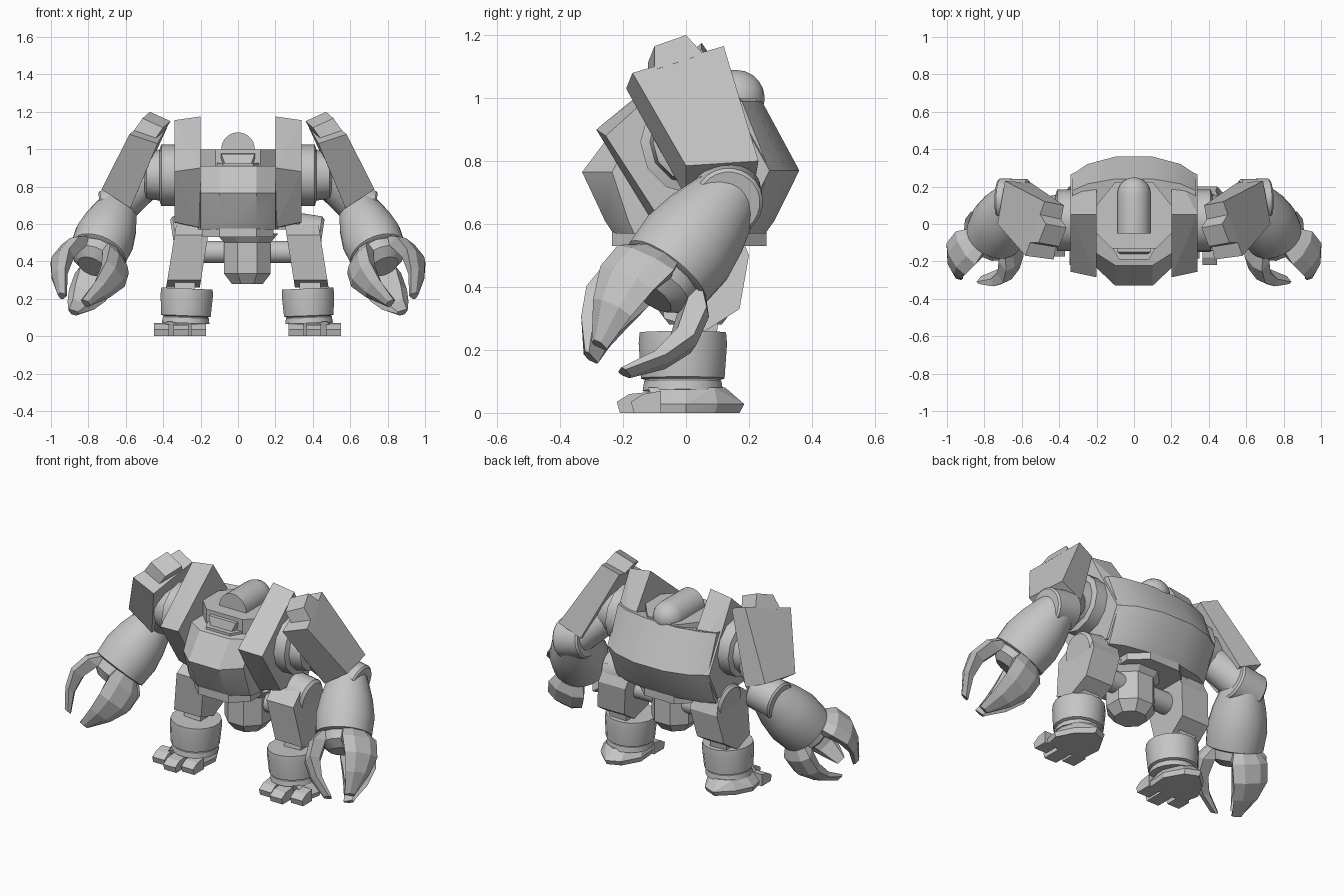
import bpy, bmesh, math
from mathutils import Vector, Matrix

cube = bpy.data.objects.get("Cube")
if cube:
    bpy.data.objects.remove(cube)

GREY = (0.56, 0.56, 0.56, 1)
mat = bpy.data.materials.new("light grey")
mat.use_nodes = True
mat.diffuse_color = GREY
mat.node_tree.nodes["Principled BSDF"].inputs["Base Color"].default_value = GREY
HIP_X = 0.05  # the lower body stands slightly to one side


def finish(name, bm, mirror=False, cx=0.0, smooth=False):
    bmesh.ops.recalc_face_normals(bm, faces=bm.faces[:])
    me = bpy.data.meshes.new(name)
    bm.to_mesh(me)
    bm.free()
    me.materials.append(mat)
    ob = bpy.data.objects.new(name, me)
    bpy.context.collection.objects.link(ob)
    ob.location.x = cx
    if smooth:
        bpy.ops.object.select_all(action='DESELECT')
        ob.select_set(True)
        bpy.context.view_layer.objects.active = ob
        bpy.ops.object.shade_smooth_by_angle(angle=math.radians(32))
    if mirror:
        ob.modifiers.new("Mirror", 'MIRROR')
    return ob


def hull(name, pts, **kw):
    bm = bmesh.new()
    verts = [bm.verts.new(p) for p in pts]
    res = bmesh.ops.convex_hull(bm, input=verts)
    junk = {v for v in res["geom_interior"] + res["geom_unused"]
            if isinstance(v, bmesh.types.BMVert) and v.is_valid}
    bmesh.ops.delete(bm, geom=list(junk), context='VERTS')
    bmesh.ops.dissolve_limit(bm, angle_limit=0.03, verts=bm.verts[:], edges=bm.edges[:])
    return finish(name, bm, **kw)


def loft(name, rings, **kw):
    bm = bmesh.new()
    loops = [[bm.verts.new(p) for p in ring] for ring in rings]
    n = len(loops[0])
    for a, b in zip(loops, loops[1:]):
        for i in range(n):
            j = (i + 1) % n
            bm.faces.new((a[i], a[j], b[j], b[i]))
    bm.faces.new(loops[0])
    bm.faces.new(loops[-1])
    return finish(name, bm, **kw)


def lathe(name, origin, axis, profile, sides=24, smooth=True, **kw):
    """Turn (distance, radius) pairs around an axis."""
    o, d = Vector(origin), Vector(axis).normalized()
    u = d.orthogonal().normalized()
    w = d.cross(u)
    ang = [2 * math.pi * (i + 0.5) / sides for i in range(sides)]
    rings = [[o + d * t + (u * math.cos(a) + w * math.sin(a)) * r for a in ang]
             for t, r in profile]
    return loft(name, rings, smooth=smooth, **kw)


def box_pts(x0, x1, profile):
    return [(x, y, z) for x in (x0, x1) for y, z in profile]


# Torso shell: one symmetric outline drawn in and out in depth by height
HALF = [(.1, -.33), (.2, -.235), (.215, -.04), (.33, .02), (.33, .265), (.25, .32), (.1, .36)]
OUTLINE = HALF + [(-x, y) for x, y in reversed(HALF)]


def torso_ring(z_front, z_back, depth):
    return [(x, y * depth, z_front if y < 0 else z_back) for x, y in OUTLINE]


loft("torso", [torso_ring(.57, .57, .7), torso_ring(.61, .61, .78),
               torso_ring(.765, .77, 1), torso_ring(.91, .99, .67)], smooth=True)
waist = [(.1, -.235), (.19, -.15), (.19, .17), (.1, .255)]
hull("waist_ring", [(s * x, y, z) for s in (-1, 1) for x, y in waist for z in (.53, .62)])

# Side pods rising beside the head
inner = [(-.285, .9), (.05, 1.175), (.33, .77), (.2, .58), (-.09, .58)]
outer = [(-.255, .88), (.05, 1.155), (.265, .77), (.18, .6), (-.08, .61)]
hull("side_pod", [(.2, y, z) for y, z in inner] + [(.34, y, z) for y, z in outer], mirror=True)

# Collar, head and canopy
collar = [(.2, .1), (.1, .225), (.2, -.05), (.12, -.13)]
hull("collar", [(s * x, y, z) for s in (-1, 1) for x, y in collar for z in (.9, .998)])
hull("chin_guard", [(s * x, y, z) for s in (-1, 1) for x, y in ((.13, -.1), (.08, -.19))
                    for z in (.88, .925)])
hull("head", [(s * x, y, z) for s in (-1, 1)
              for x, y, z in ((.1, -.05, .98), (.09, -.15, .975), (.065, -.165, .91), (.1, -.05, .88))])
dome = [(0, .09), (.21, .09)] + [(.21 + .09 * math.sin(a), .09 * math.cos(a))
                                 for a in (.3, .6, .9, 1.2, 1.5)]
lathe("canopy", (0, -.05, 1.0), (0, 1, 0), dome)

# Shoulder joints and upper arms
lathe("shoulder_joint", (.32, .02, .86), (1, 0, 0),
      [(0, .165), (.09, .165), (.1, .135), (.17, .125), (.18, .1)], sides=12, mirror=True)
lathe("upper_arm", (.45, .03, .86), (.2, .11, -.18), [(0, .09), (.28, .1)], mirror=True)
lathe("elbow", (.565, .13, .7), (1, .03, -.2),
      [(0, .1), (.01, .11), (.155, .11), (.165, .1)], mirror=True)

# Shoulder pads: tilted slab with a raised block on its top edge


def on_pad(y, z):
    return Vector((.73 - .15 * y - .7 * (z - .83), y, z))


slab = [on_pad(y, z) for y, z in ((-.17, 1.08), (.12, 1.165), (.235, .845), (0, .83))]
hem = [slab[0], slab[1], Vector((.69, .23, .8)), Vector((.73, 0, .785))]
lining = [(.43, -.19, 1.03), (.375, .1, 1.125), (.55, .22, .74), (.575, 0, .685)]
loft("shoulder_pad", [[Vector(p) for p in lining], hem], mirror=True)
block = [on_pad(y, z) for y, z in ((-.1, 1.165), (0, 1.2), (.055, 1.14), (-.1, 1.09))]
hull("pad_block", block + [p + Vector((-.11, -.02, -.05)) for p in block], mirror=True)

# Forearms: flaring sleeve, recessed wrist
ELBOW, WRIST = Vector((.65, .12, .67)), Vector((.75, -.063, .44))
lathe("forearm", ELBOW, WRIST - ELBOW,
      [(-.04, .1), (.0, .115), (.1, .145), (.2, .162), (.305, .155), (.312, .14)], mirror=True)
AXIS = Vector((.36, -.55, -.75)).normalized()
lathe("wrist", WRIST, AXIS, [(-.02, .13), (.05, .13), (.09, .08)], sides=12, mirror=True)

# Three claws around the wrist axis: distance, outer radius, inner radius, half widths
CLAW = [(-.01, .14, .08, .075, .06), (.05, .19, .1, .11, .08), (.15, .21, .13, .105, .07),
        (.25, .175, .115, .075, .045), (.355, .1, .06, .03, .025)]
front = Vector((-.2, -.7, .5))
front = (front - AXIS * front.dot(AXIS)).normalized()
for label, turn in (("inner", 48), ("outer", -72), ("rear", 168)):
    r = Matrix.Rotation(math.radians(turn), 3, AXIS) @ front
    s = AXIS.cross(r)
    rings = []
    for t, ro, ri, wo, wi in CLAW:
        c = WRIST + AXIS * t
        rings.append([c + r * (ro - .025) - s * wo, c + r * ro - s * wo * .45,
                      c + r * ro + s * wo * .45, c + r * (ro - .025) + s * wo,
                      c + r * ri + s * wi, c + r * ri - s * wi])
    loft(label + "_claw", rings, mirror=True)

# Pelvis and hips
lathe("pelvis", (HIP_X, .03, .28), (0, 0, 1),
      [(0, .09), (.055, .135), (.22, .135), (.27, .18)], sides=8, smooth=False)
lathe("hip_axle", (.08, .05, .45), (1, 0, 0), [(0, .06), (.2, .06)], mirror=True, cx=HIP_X)
lathe("hip_disc", (.27, .07, .55), (1, 0, -.15), [(0, .11), (.115, .11), (.13, .095)],
      mirror=True, cx=HIP_X)

# Thighs and shins
thigh = [(-.1, .54), (-.02, .6), (.16, .6), (.2, .5), (.17, .33), (.06, .26), (-.07, .3)]
hull("thigh", [(x + .16 * (.6 - z), y, z) for x, y, z in box_pts(.2, .38, thigh)],
     mirror=True, cx=HIP_X)
shin = [(-.04, .2), (-.02, .34), (.11, .34), (.09, .2)]
hull("shin", box_pts(.28, .39, shin), mirror=True, cx=HIP_X)

# Ankle cuffs
lathe("ankle_cuff", (.33, -.01, .07), (-.04, 0, 1),
      [(0, .13), (.03, .125), (.035, .12), (.04, .135), (.15, .143), (.185, .14)],
      sides=16, mirror=True, cx=HIP_X)

# Feet: pointed heel, sloped instep and three toes
sole = [(.23, -.1), (.48, -.1), (.5, .0), (.45, .1), (.36, .185), (.28, .15), (.22, .04)]
instep = [(.28, -.12), (.42, -.12), (.45, 0), (.42, .09), (.35, .125), (.29, .09), (.25, 0)]
hull("foot", [(x * .96 + .014, y * .92, 0) for x, y in sole] + [(x, y, .028) for x, y in sole]
     + [(x, y, .08) for x, y in instep], mirror=True, cx=HIP_X)
for label, x, y in (("inner", .26, -.185), ("middle", .355, -.22), ("outer", .46, -.175)):
    toe = [(-.08, 0), (-.08, .07), (y + .04, .06), (y, .035), (y + .01, 0)]
    hull(label + "_toe", box_pts(x - .04, x + .04, toe), mirror=True, cx=HIP_X)
